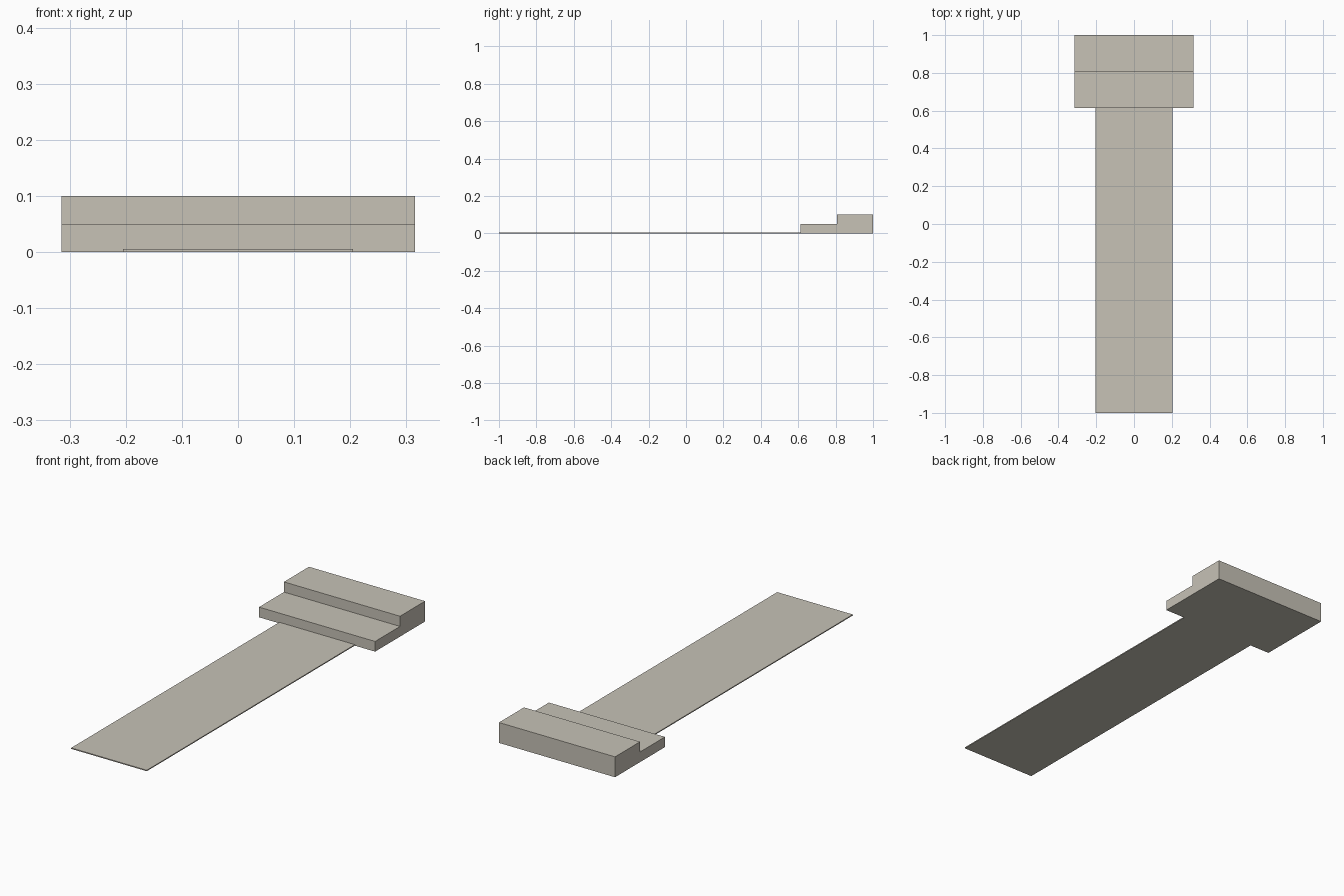
import bpy, bmesh
from mathutils import Vector

if "Cube" in bpy.data.objects:
    bpy.data.objects.remove(bpy.data.objects["Cube"])

stone = bpy.data.materials.new("warm_grey_stone")
stone.diffuse_color = (0.57, 0.54, 0.47, 1)
stone.use_nodes = True
stone.node_tree.nodes["Principled BSDF"].inputs["Base Color"].default_value = stone.diffuse_color


def extrude_profile(name, profile, half_width):
    """Extrude a (y, z) outline across x, centred on x = 0."""
    bm = bmesh.new()
    face = bm.faces.new([bm.verts.new((-half_width, y, z)) for y, z in profile])
    out = bmesh.ops.extrude_face_region(bm, geom=[face])
    verts = [g for g in out["geom"] if isinstance(g, bmesh.types.BMVert)]
    bmesh.ops.translate(bm, verts=verts, vec=Vector((2 * half_width, 0, 0)))
    bmesh.ops.recalc_face_normals(bm, faces=bm.faces)
    mesh = bpy.data.meshes.new(name)
    bm.to_mesh(mesh)
    bm.free()
    mesh.materials.append(stone)
    obj = bpy.data.objects.new(name, mesh)
    bpy.context.collection.objects.link(obj)
    return obj


FRONT, RISER, BACK = 0.613, 0.806, 1.0

# Two-level steps at the back
extrude_profile("steps", [(FRONT, 0), (BACK, 0), (BACK, 0.1), (RISER, 0.1),
                          (RISER, 0.05), (FRONT, 0.05)], 0.315)

# Long thin walkway leading up to the steps
extrude_profile("walkway", [(-1, 0), (FRONT, 0), (FRONT, 0.005), (-1, 0.005)], 0.205)
